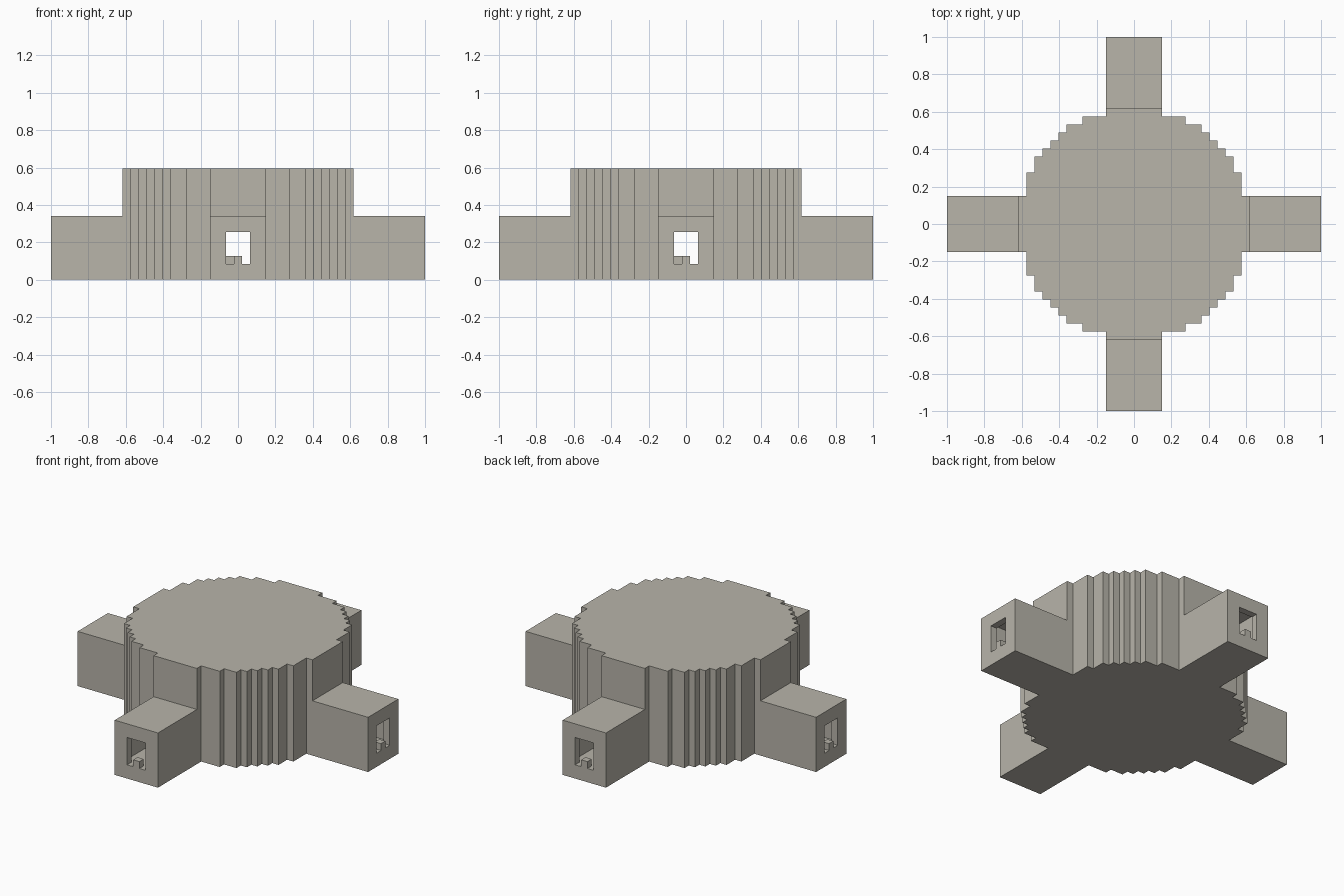
import bpy
import bmesh
from math import pi

U = 2 / 47          # one block of the grid
cube = bpy.data.objects.get("Cube")
if cube:
    bpy.data.objects.remove(cube, do_unlink=True)

stone = bpy.data.materials.new("warm grey stone")
stone.use_nodes = True
STONE = (0.479, 0.458, 0.402, 1)
stone.diffuse_color = STONE
stone.node_tree.nodes["Principled BSDF"].inputs["Base Color"].default_value = STONE


def prism(name, outline, z0, z1):
    """Extrude a plan outline, given in blocks, from z0 to z1."""
    bm = bmesh.new()
    base = bm.faces.new([bm.verts.new((x * U, y * U, z0 * U)) for x, y in outline])
    top = bmesh.ops.extrude_face_region(bm, geom=[base])["geom"]
    bmesh.ops.translate(bm, vec=(0, 0, (z1 - z0) * U),
                        verts=[v for v in top if isinstance(v, bmesh.types.BMVert)])
    bmesh.ops.recalc_face_normals(bm, faces=bm.faces)
    mesh = bpy.data.meshes.new(name)
    bm.to_mesh(mesh)
    bm.free()
    mesh.materials.append(stone)
    obj = bpy.data.objects.new(name, mesh)
    bpy.context.collection.objects.link(obj)
    return obj


def block(name, x0, x1, y0, y1, z0, z1):
    return prism(name, [(x0, y0), (x1, y0), (x1, y1), (x0, y1)], z0, z1)


def cut(obj, *cutters):
    """Subtract each cutter, apply the result and remove the cutters."""
    for cutter in cutters:
        cutter.hide_render = True
        mod = obj.modifiers.new("cut", 'BOOLEAN')
        mod.operation, mod.solver, mod.object = 'DIFFERENCE', 'EXACT', cutter
    bpy.context.view_layer.update()
    graph = bpy.context.evaluated_depsgraph_get()
    mesh = bpy.data.meshes.new_from_object(obj.evaluated_get(graph))
    obj.modifiers.clear()
    obj.data = mesh
    for cutter in cutters:
        bpy.data.objects.remove(cutter, do_unlink=True)


def stepped_circle(inset):
    """Blocky round outline: one quarter of stair steps, turned four times."""
    steps = [14.5, 13.5, 12.5, 11.5, 10.5, 9.5, 8.5, 6.5, 3.5]
    steps = [s - inset for s in steps]
    quarter = []
    for i, (x, y) in enumerate(zip(steps, reversed(steps))):
        if i:
            quarter.append((x, steps[-i]))
        quarter.append((x, y))
    outline = []
    for _ in range(4):
        outline += quarter
        quarter = [(-y, x) for x, y in quarter]
    return outline


# Hollow round hall, open towards the four passages
hall = prism("hall", stepped_circle(0), 0, 14)
cut(hall,
    prism("hall_space", stepped_circle(1), 2, 13),
    block("passage_x", -16, 16, -2.5, 2.5, 2, 7),
    block("passage_y", -2.5, 2.5, -16, 16, 2, 7))

# Entrance arm with a hollow passage and a doorway
arm = block("front_arm", -3.5, 3.5, -23.5, -14.5, 0, 8)
cut(arm,
    block("arm_space", -2.5, 2.5, -22.5, -13, 2, 7),
    block("doorway", -1.5, 1.5, -25, -22, 2, 6))
sill = block("front_sill", -0.5, 0.5, -23.5, -22.5, 2, 3)

# Repeat the entrance on the other three sides
for i, side in enumerate(("left", "back", "right"), 1):
    for part, label in ((arm, "arm"), (sill, "sill")):
        copy = bpy.data.objects.new(f"{side}_{label}", part.data)
        copy.rotation_euler.z = i * pi / 2
        bpy.context.collection.objects.link(copy)

# Small block on the hall floor
block("floor_block", -1.5, -0.5, -1.5, -0.5, 2, 3)
